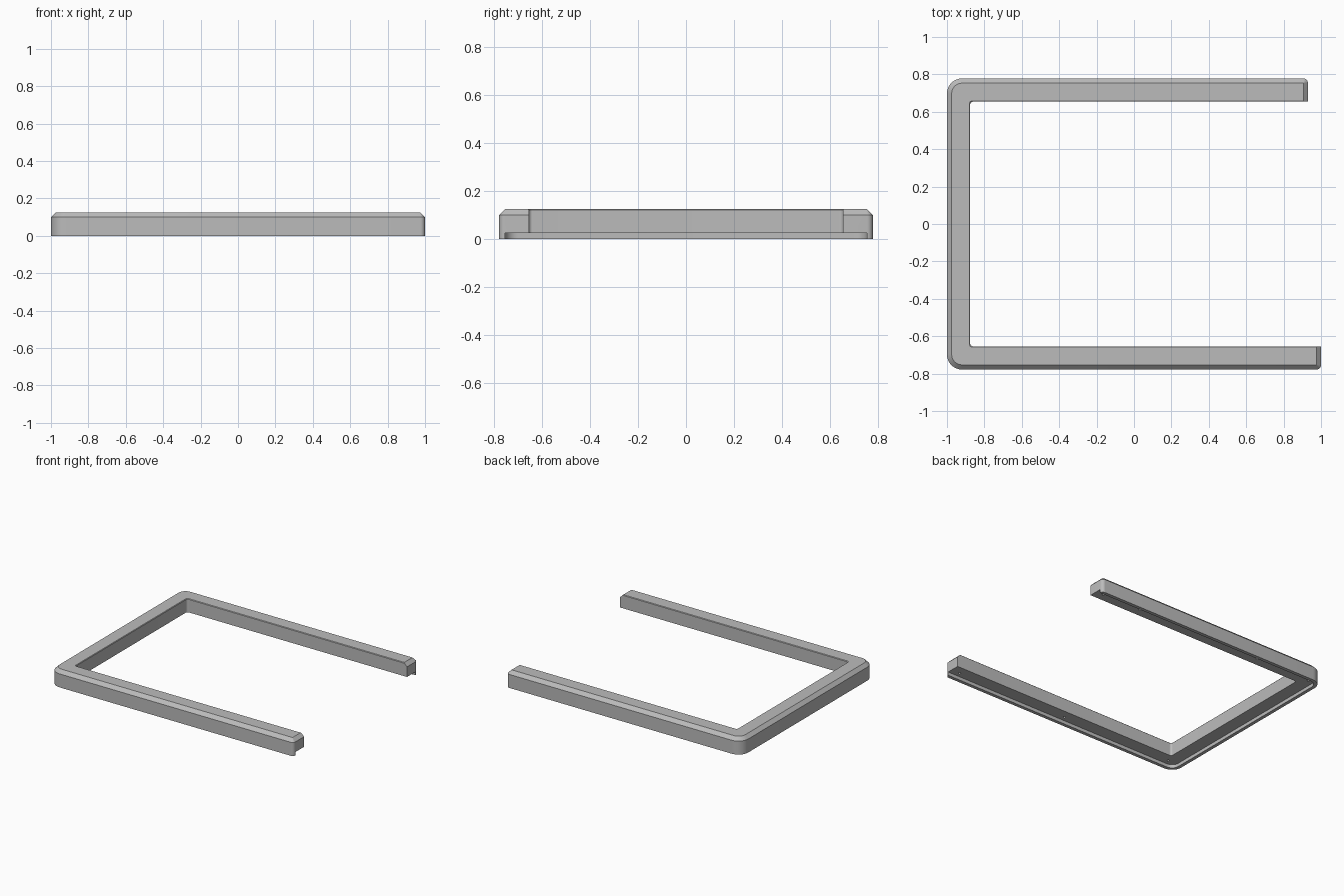
import bpy
import bmesh
import math
from mathutils import Vector

if "Cube" in bpy.data.objects:
    bpy.data.objects.remove(bpy.data.objects["Cube"], do_unlink=True)

LEFT, FRONT_END, BACK_END = -1.0, 1.0, 0.93
HALF, WIDTH, HEIGHT, LIP = 0.778, 0.124, 0.125, 0.025
ARC_STEPS = 8

grey = bpy.data.materials.new("plain grey")
grey.use_nodes = True
colour = (0.5, 0.5, 0.5, 1)
grey.diffuse_color = colour
grey.node_tree.nodes["Principled BSDF"].inputs["Base Color"].default_value = colour


def rounded(corners):
    """Round every right-angled corner (x, y, radius) with the same number of points."""
    points = []
    for i, (x, y, r) in enumerate(corners):
        p = Vector((x, y))
        u = (Vector(corners[i - 1][:2]) - p).normalized()
        v = (Vector(corners[(i + 1) % len(corners)][:2]) - p).normalized()
        for k in range(ARC_STEPS + 1):
            t = math.pi / 2 * k / ARC_STEPS
            points.append(p + r * (u + v) - r * (v * math.cos(t) + u * math.sin(t)))
    return points


def u_outline(outer, inner, end):
    """Plan of the frame with its outer, inner and end edges moved into the material."""
    x0, x1 = LEFT + outer, LEFT + WIDTH - inner
    y0, y1 = HALF - outer, HALF - WIDTH + inner
    big, tip = 0.08 - outer, max(0.025 - outer, 0)
    front, back = FRONT_END - end, BACK_END - end
    return rounded([
        (x0, -y0, big), (front, -y0, tip), (front, -y1, 0), (x1, -y1, 0.015),
        (x1, y1, 0.015), (back, y1, 0), (back, y0, tip), (x0, y0, big)])


def loft(name, layers):
    """Join stacked outlines (z, points) into a closed solid."""
    bm = bmesh.new()
    rings = [[bm.verts.new((p.x, p.y, z)) for p in pts] for z, pts in layers]
    n = len(rings[0])
    for a, b in zip(rings, rings[1:]):
        for i in range(n):
            j = (i + 1) % n
            bm.faces.new((a[i], a[j], b[j], b[i]))
    bm.faces.new(rings[0][::-1])
    bm.faces.new(rings[-1])
    bmesh.ops.remove_doubles(bm, verts=bm.verts, dist=0.0001)
    bmesh.ops.recalc_face_normals(bm, faces=bm.faces)
    mesh = bpy.data.meshes.new(name)
    bm.to_mesh(mesh)
    bm.free()
    mesh.materials.append(grey)
    obj = bpy.data.objects.new(name, mesh)
    bpy.context.collection.objects.link(obj)
    return obj


def cut(target, cutter):
    cutter.hide_render = True
    mod = target.modifiers.new("cut", "BOOLEAN")
    mod.operation = "DIFFERENCE"
    mod.solver = "EXACT"
    mod.object = cutter
    bpy.context.view_layer.objects.active = target
    bpy.ops.object.modifier_apply(modifier=mod.name)
    bpy.data.objects.remove(cutter, do_unlink=True)


# Frame: wide chamfer on the outside and ends, fine chamfer on the inside
chamfer, fine = 0.025, 0.004
frame = loft("frame", [
    (0, u_outline(0, 0, 0)),
    (HEIGHT - chamfer, u_outline(0, 0, 0)),
    (HEIGHT - fine, u_outline(chamfer - fine, 0, chamfer - fine)),
    (HEIGHT, u_outline(chamfer, fine, chamfer))])

# Rebate underneath, leaving a lip along the outer edge
plan = u_outline(LIP, -0.05, -0.1)
cut(frame, loft("rebate_cutter", [(-0.05, plan), (LIP, plan)]))

# Screw holes in the rebate
holes = bmesh.new()
row = HALF - WIDTH / 2
spots = [(x, row) for x in (-0.93, -0.48, 0.55, 0.87)]
spots += [(x, -row) for x in (-0.9, 0.01, 0.93)]
for x, y in spots:
    made = bmesh.ops.create_cone(holes, cap_ends=True, segments=16,
                                 radius1=0.008, radius2=0.008, depth=0.06)
    bmesh.ops.translate(holes, verts=made["verts"], vec=(x, y, 0.03))
hole_mesh = bpy.data.meshes.new("hole_cutter")
holes.to_mesh(hole_mesh)
holes.free()
hole_mesh.materials.append(grey)
hole_cutter = bpy.data.objects.new("hole_cutter", hole_mesh)
bpy.context.collection.objects.link(hole_cutter)
cut(frame, hole_cutter)

# Smooth rounded corners, keep the edges crisp
bpy.ops.object.select_all(action="DESELECT")
frame.select_set(True)
bpy.context.view_layer.objects.active = frame
bpy.ops.object.shade_smooth_by_angle(angle=math.radians(30))
